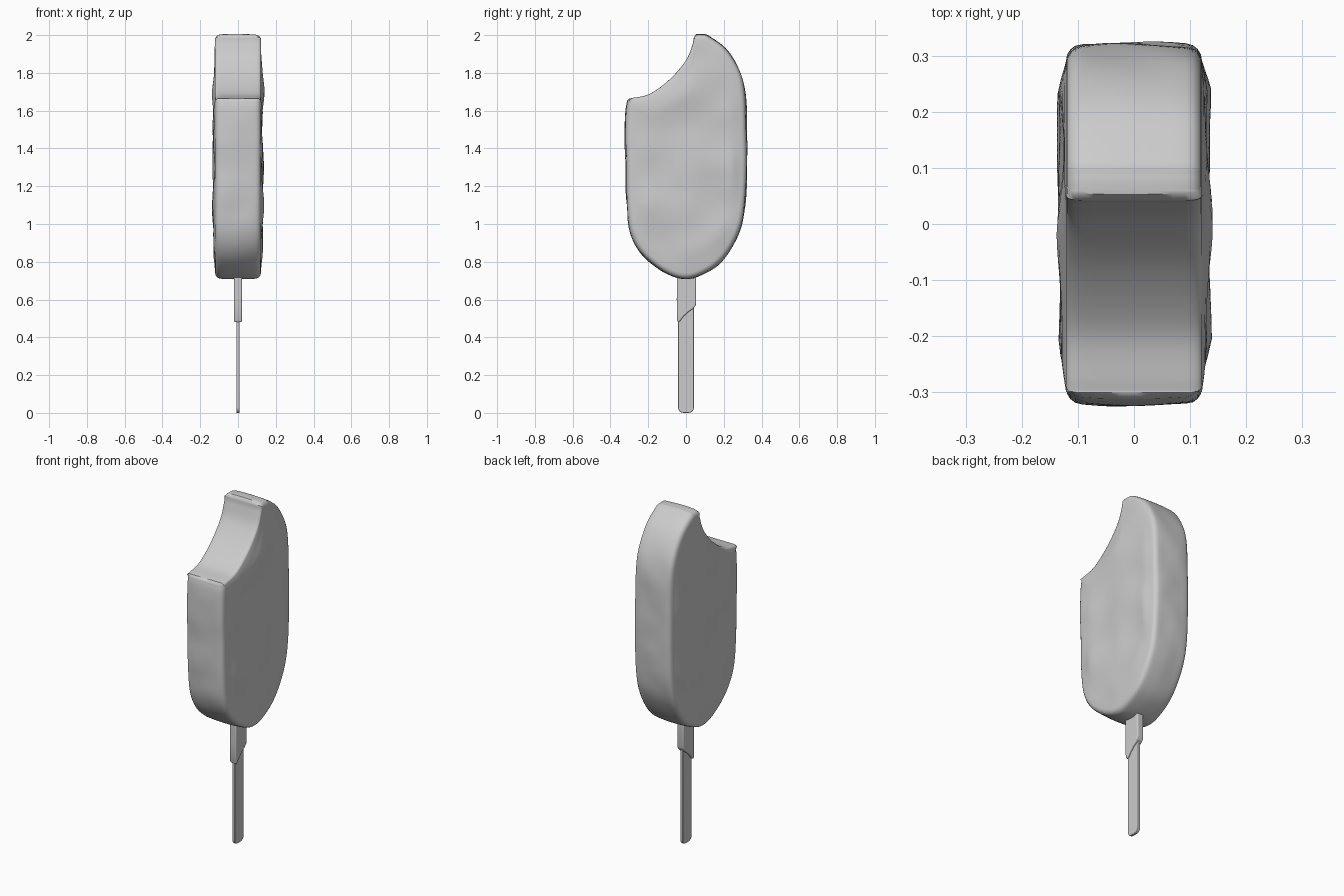
import bpy, bmesh, math
from mathutils import Vector, noise

if "Cube" in bpy.data.objects:
    bpy.data.objects.remove(bpy.data.objects["Cube"])

V2 = lambda p: Vector((p[0], p[1]))

def spline(pts, steps):
    """Catmull-Rom curve through the points, last point left out."""
    p = [V2(q) for q in pts]
    p = [2 * p[0] - p[1]] + p + [2 * p[-1] - p[-2]]
    out = []
    for a, b, c, d in zip(p, p[1:], p[2:], p[3:]):
        for i in range(steps):
            t = i / steps
            out.append(0.5 * (2 * b + (c - a) * t + (2 * a - 5 * b + 4 * c - d) * t * t
                              + (3 * b - a - 3 * c + d) * t ** 3))
    return out

def finish(bm, name, angle):
    bmesh.ops.recalc_face_normals(bm, faces=bm.faces)
    me = bpy.data.meshes.new(name)
    bm.to_mesh(me)
    bm.free()
    ob = bpy.data.objects.new(name, me)
    bpy.context.collection.objects.link(ob)
    bpy.ops.object.select_all(action='DESELECT')
    ob.select_set(True)
    bpy.context.view_layer.objects.active = ob
    bpy.ops.object.shade_smooth_by_angle(angle=math.radians(angle))
    return ob

# Ice cream outline in (y, z): coated side, then the bite
coat = spline([(-.306, 1.652), (-.313, 1.6), (-.319, 1.45), (-.313, 1.32), (-.308, 1.10),
               (-.285, .944), (-.22, .833), (-.11, .748), (0, .714), (.11, .75),
               (.20, .825), (.276, .955), (.309, 1.10), (.318, 1.316), (.315, 1.55),
               (.306, 1.713), (.276, 1.82), (.207, 1.926), (.12, 1.99), (.085, 2.0), (.052, 2.0)], 9)
bite = spline([(.042, 1.99), (.034, 1.95), (0, 1.867), (-.085, 1.767), (-.19, 1.69),
               (-.285, 1.667), (-.302, 1.664)], 9)
outline = coat + bite
n = len(outline)
is_coat = [i < len(coat) for i in range(n)]
inward = []
for i in range(n):
    t = outline[(i + 1) % n] - outline[i - 1]
    inward.append(Vector((-t.y, t.x)).normalized())

# Rings: (x, inset, fraction toward the middle)
HALF = .121
centre = Vector((.06, 1.3))
half_rings = [(HALF * k / 4 * .76, 0, 0) for k in range(5)]
half_rings += [(HALF - .026 + .026 * math.sin(a), .026 * (1 - math.cos(a)), 0)
               for a in (math.pi / 8 * k for k in range(1, 5))]
half_rings += [(HALF, .026, k / 14) for k in range(1, 14)]
rings = [(-x, d, f) for x, d, f in reversed(half_rings[1:])] + half_rings

def lumpy(x, p, f, d, coated, normal):
    """Adds the soft unevenness of the coating."""
    co = Vector((x, p.x, p.y))
    if coated and abs(x) < HALF:
        push = .006 * (1 - (x / HALF) ** 2) + .007 * noise.noise(co * 7) * (1 - (x / HALF) ** 2)
        co.y -= normal.x * push
        co.z -= normal.y * push
    if d > 0:
        s = 1 if x > 0 else -1
        w = min(1, f * 5)
        co.x += s * w * (.009 + .014 * noise.noise(Vector((s * 4, p.x * 5, p.y * 5))))
    return co

bm = bmesh.new()
grid = []
for x, d, f in rings:
    row = []
    for i in range(n):
        inset = d * (1 if is_coat[i] else .4)
        p = (outline[i] + inward[i] * inset).lerp(centre, f)
        row.append(bm.verts.new(lumpy(x, p, f, d, is_coat[i], inward[i])))
    grid.append(row)
for a, b in zip(grid, grid[1:]):
    for i in range(n):
        j = (i + 1) % n
        bm.faces.new((a[i], a[j], b[j], b[i]))
for row, s in ((grid[0], -1), (grid[-1], 1)):
    c = bm.verts.new(lumpy(s * HALF, centre, 1, 1, False, None))
    for i in range(n):
        bm.faces.new((row[i], row[(i + 1) % n], c))
finish(bm, "ice_cream_bar", 40)

def slab(name, pts, half, bevel):
    """Flat plate from a (y, z) outline, with rounded edges."""
    bm = bmesh.new()
    f = bm.faces.new([bm.verts.new((-half, y, z)) for y, z in pts])
    ext = bmesh.ops.extrude_face_region(bm, geom=[f])
    bmesh.ops.translate(bm, vec=(2 * half, 0, 0),
                        verts=[v for v in ext["geom"] if isinstance(v, bmesh.types.BMVert)])
    ob = finish(bm, name, 40)
    m = ob.modifiers.new("rounded_edges", 'BEVEL')
    m.width, m.segments = bevel, 3
    m.limit_method = 'ANGLE'
    m.angle_limit = math.radians(50)
    return ob

# Wooden stick with a softly rounded end
end = [(.042 * math.copysign(abs(math.cos(a)) ** .6, math.cos(a)), .03 - .03 * math.sin(a))
       for a in (math.pi * k / 14 for k in range(15))]
slab("stick", end + [(-.042, .8), (.042, .8)], .008, .003)

# Coating that runs down the stick, with a slanted lower edge
drip = [(-.048, .76), (-.049, .6), (-.047, .49), (-.042, .478), (-.03, .488), (-.012, .512),
        (.01, .532), (.035, .55), (.05, .566), (.054, .58), (.053, .76)]
slab("coating_collar", drip, .021, .006)
